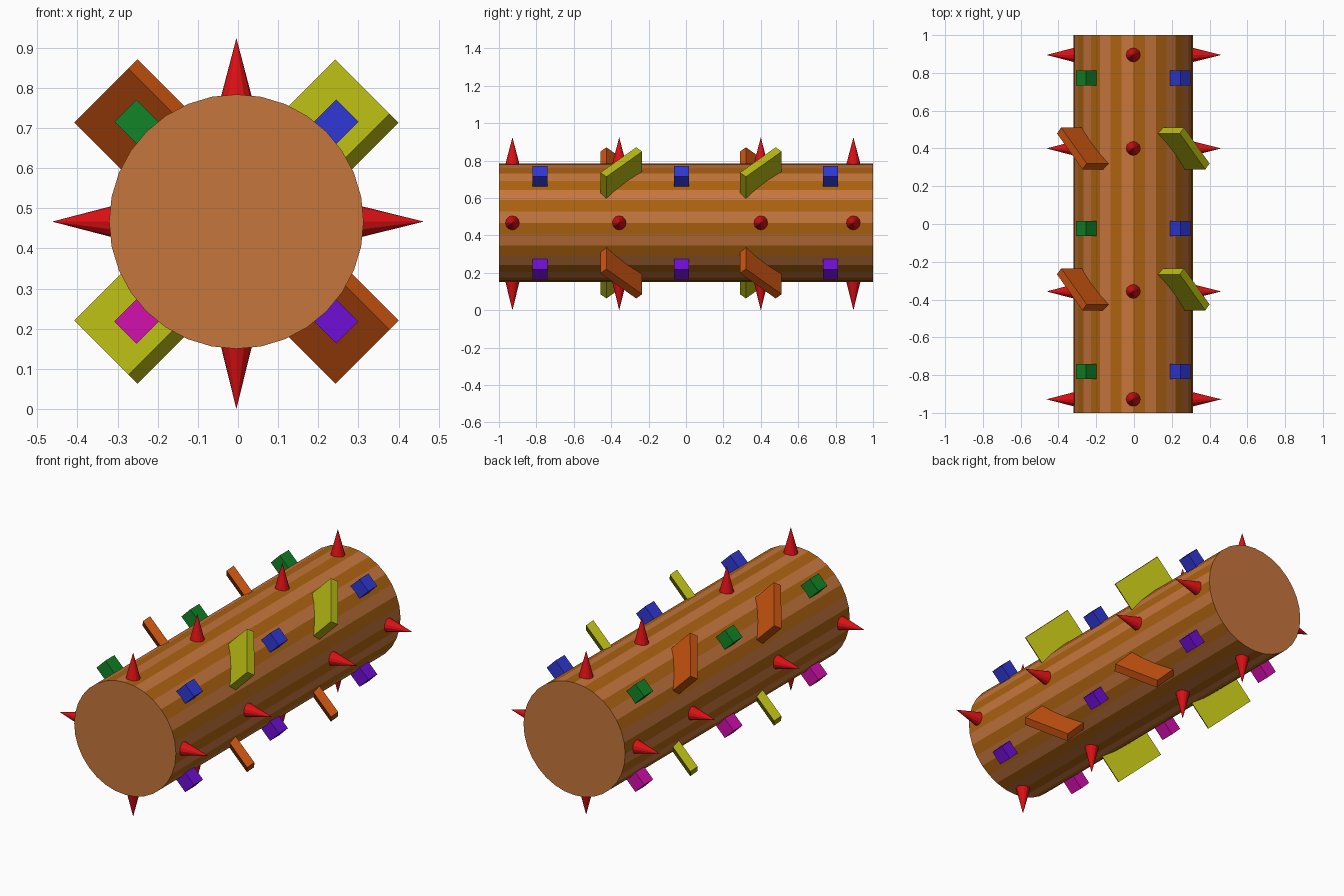
import bpy, bmesh, math
from mathutils import Matrix, Vector

if "Cube" in bpy.data.objects:
    bpy.data.objects.remove(bpy.data.objects["Cube"])

CENTRE = Vector((-0.004, 0, 0.467))
RADIUS = 0.317
SIDES = 32


def material(name, rgb):
    """Flat material from 0-255 display values."""
    lin = [((c / 255 + 0.055) / 1.055) ** 2.4 if c > 10 else c / 255 / 12.92 for c in rgb]
    m = bpy.data.materials.new(name)
    m.use_nodes = True
    m.diffuse_color = (*lin, 1)
    m.node_tree.nodes["Principled BSDF"].inputs["Base Color"].default_value = (*lin, 1)
    return m


light_wood = material("light wood", (198, 118, 61))
dark_wood = material("dark wood", (172, 98, 16))
red = material("red", (220, 16, 20))
yellow = material("olive yellow", (180, 182, 18))
orange = material("burnt orange", (202, 84, 16))
green = material("green", (18, 132, 38))
blue = material("blue", (48, 56, 214))
purple = material("purple", (112, 14, 214))
magenta = material("magenta", (212, 16, 172))


def finish(bm, name, mats, matrix):
    mesh = bpy.data.meshes.new(name)
    bm.to_mesh(mesh)
    bm.free()
    for m in mats:
        mesh.materials.append(m)
    obj = bpy.data.objects.new(name, mesh)
    obj.matrix_world = matrix
    bpy.context.collection.objects.link(obj)
    return obj


def outward(angle, distance, y):
    """Frame on the log whose local z points away from its axis."""
    a = math.radians(angle)
    place = CENTRE + Vector((math.cos(a) * distance, y, math.sin(a) * distance))
    return Matrix.Translation(place) @ Matrix.Rotation(math.pi / 2 - a, 4, 'Y')


def box(name, size, mat, matrix):
    bm = bmesh.new()
    bmesh.ops.create_cube(bm, size=1)
    bmesh.ops.scale(bm, vec=size, verts=bm.verts)
    finish(bm, name, [mat], matrix)


# Log with lengthwise stripes and plain ends
bm = bmesh.new()
bmesh.ops.create_cone(bm, cap_ends=True, segments=SIDES, radius1=RADIUS,
                      radius2=RADIUS, depth=2)
bmesh.ops.rotate(bm, matrix=Matrix.Rotation(math.pi / 2, 3, 'X'), verts=bm.verts)
for f in bm.faces:
    if len(f.verts) == 4:
        c = f.calc_center_median()
        f.material_index = math.floor(math.atan2(c.z, c.x) * SIDES / math.tau) % 2
finish(bm, "log", [light_wood, dark_wood], Matrix.Translation(CENTRE))

# Spikes in four rows
SPIKE_BASE = 0.305
for side, angle, tip in (("left", 0, 0.467), ("top", 90, 0.457),
                         ("right", 180, 0.459), ("bottom", 270, 0.467)):
    for i, y in enumerate((-0.928, -0.357, 0.4, 0.895)):
        bm = bmesh.new()
        bmesh.ops.create_cone(bm, cap_ends=True, segments=12, radius1=0.04,
                              radius2=0, depth=tip - SPIKE_BASE)
        finish(bm, f"spike_{side}_{i + 1}", [red],
               outward(angle, (tip + SPIKE_BASE) / 2, y))

# Blocks and slanted planks on the four diagonals
for side, angle, block_mat, plank_mat, slant in (
        ("upper_left", 45, blue, yellow, -45),
        ("upper_right", 135, green, orange, -45),
        ("lower_right", 225, magenta, yellow, 45),
        ("lower_left", 315, purple, orange, 45)):
    for i, y in enumerate((-0.78, -0.024, 0.772)):
        box(f"block_{side}_{i + 1}", (0.078, 0.08, 0.078), block_mat,
            outward(angle, 0.352, y))
    for i, y in enumerate((-0.346, 0.4)):
        box(f"plank_{side}_{i + 1}", (0.27, 0.045, 0.22), plank_mat,
            outward(angle, 0.35, y) @ Matrix.Rotation(math.radians(slant), 4, 'Z'))
